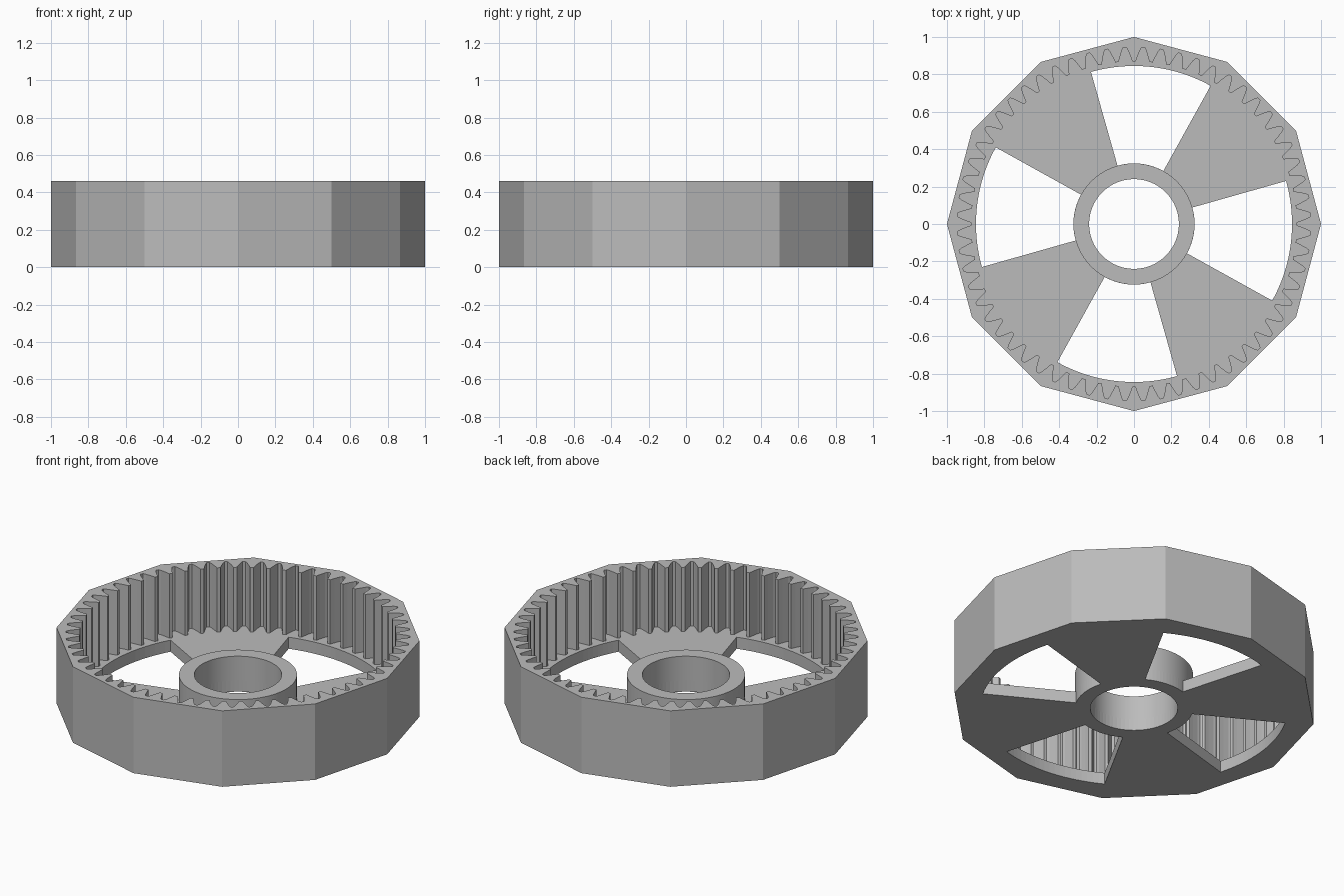
import bpy
import math

if "Cube" in bpy.data.objects:
    bpy.data.objects.remove(bpy.data.objects["Cube"], do_unlink=True)

HEIGHT, FLOOR, HUB_TOP = 0.46, 0.07, 0.215
BORE, HUB, WINDOW = 0.24, 0.324, 0.845
TEETH = 60

grey = bpy.data.materials.new("grey plastic")
grey.use_nodes = True
colour = (0.5, 0.5, 0.5, 1)
grey.diffuse_color = colour
grey.node_tree.nodes["Principled BSDF"].inputs["Base Color"].default_value = colour


def polar(radius, degrees):
    a = math.radians(degrees)
    return (radius * math.cos(a), radius * math.sin(a))


def arc(radius, start, end, steps):
    return [polar(radius, start + (end - start) * i / steps) for i in range(steps + 1)]


def circle(radius, sides):
    return arc(radius, 0, 360, sides)[:-1]


def plate(name, outlines, z0, z1, smooth=False):
    """Extrude a flat shape, whose later outlines are holes, from z0 to z1."""
    curve = bpy.data.curves.new(name, "CURVE")
    curve.dimensions = "2D"
    curve.fill_mode = "BOTH"
    curve.extrude = (z1 - z0) / 2
    for outline in outlines:
        spline = curve.splines.new("POLY")
        spline.points.add(len(outline) - 1)
        for point, (x, y) in zip(spline.points, outline):
            point.co = (x, y, 0, 1)
        spline.use_cyclic_u = True
    obj = bpy.data.objects.new(name, curve)
    bpy.context.collection.objects.link(obj)
    obj.location.z = (z0 + z1) / 2
    curve.materials.append(grey)
    bpy.ops.object.select_all(action="DESELECT")
    obj.select_set(True)
    bpy.context.view_layer.objects.active = obj
    bpy.ops.object.convert(target="MESH")
    if smooth:
        bpy.ops.object.shade_smooth_by_angle(angle=math.radians(30))
    else:
        bpy.ops.object.shade_flat()


# Twelve-sided rim with inward teeth; each tooth is (share of pitch, radius)
tooth = [(-0.42, 0.945), (-0.33, 0.93), (-0.2, 0.897), (-0.1, 0.87),
         (0.1, 0.87), (0.2, 0.897), (0.33, 0.93), (0.42, 0.945)]
pitch = 360 / TEETH
gear = [polar(r, (i + share) * pitch) for i in range(TEETH) for share, r in tooth]
rim = circle(1, 12)
plate("toothed_rim", [rim, gear], FLOOR, HEIGHT)

# Floor with four windows between the spokes
windows = []
for k in range(4):
    start, end = 90 * k - 29, 90 * k + 15.8
    windows.append(arc(WINDOW, start, end, 20) + arc(HUB, end, start, 12))
plate("spoked_floor", [rim, circle(BORE, 64)] + windows, 0, FLOOR)

# Raised hub around the bore
plate("hub", [circle(HUB, 64), circle(BORE, 64)], FLOOR, HUB_TOP, smooth=True)
